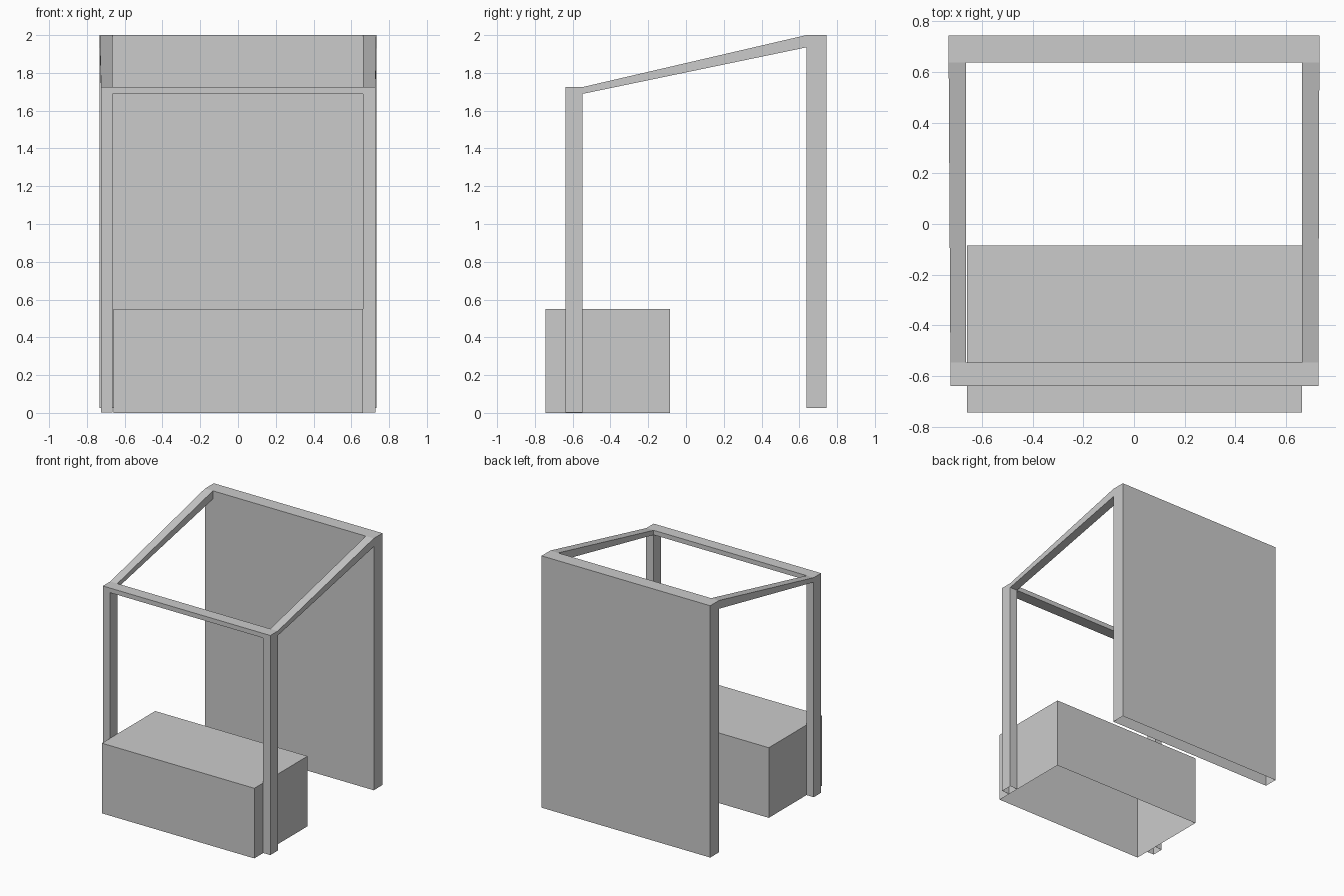
import bpy

if "Cube" in bpy.data.objects:
    bpy.data.objects.remove(bpy.data.objects["Cube"])

# Quad sides of a block: ring a = corners 0-3, ring b = corners 4-7
FACES = {
    "front": (0, 1, 5, 4), "right": (1, 2, 6, 5), "back": (2, 3, 7, 6),
    "left": (3, 0, 4, 7), "bottom": (3, 2, 1, 0), "top": (4, 5, 6, 7),
}


def mesh_object(name, verts, skip=()):
    mesh = bpy.data.meshes.new(name)
    mesh.from_pydata(verts, [], [f for k, f in FACES.items() if k not in skip])
    mesh.update()
    obj = bpy.data.objects.new(name, mesh)
    bpy.context.collection.objects.link(obj)
    return obj


def block(name, x, y, z, skip=("bottom",)):
    """Axis-aligned block from (min, max) ranges, leaving out the skipped sides."""
    verts = [(x[i], y[j], h) for h in z for i, j in ((0, 0), (1, 0), (1, 1), (0, 1))]
    return mesh_object(name, verts, skip)


# Back panel and counter, both hollow and open underneath
block("back_panel", (-0.732, 0.732), (0.637, 0.745), (0.025, 2.0))
block("counter", (-0.659, 0.663), (-0.745, -0.085), (0.0, 0.55))

# Front posts and the beam joining them
Y_POST = (-0.639, -0.547)
Z_BEAM = (1.689, 1.725)
block("left_front_post", (-0.725, -0.664), Y_POST, (0.003, Z_BEAM[1]))
block("right_front_post", (0.663, 0.728), Y_POST, (0.003, Z_BEAM[1]))
block("front_beam", (-0.664, 0.663), Y_POST, Z_BEAM, skip=("left", "right"))

# Sloping roof rails, flaring slightly towards the back panel
for name, front_x, back_x in (
    ("left_roof_rail", (-0.725, -0.664), (-0.732, -0.664)),
    ("right_roof_rail", (0.663, 0.728), (0.663, 0.732)),
):
    verts = []
    for zf, zb in ((Z_BEAM[0], 1.935), (Z_BEAM[1], 2.0)):
        verts += [(front_x[0], Y_POST[1], zf), (front_x[1], Y_POST[1], zf),
                  (back_x[1], 0.637, zb), (back_x[0], 0.637, zb)]
    mesh_object(name, verts, skip=("front", "back"))
